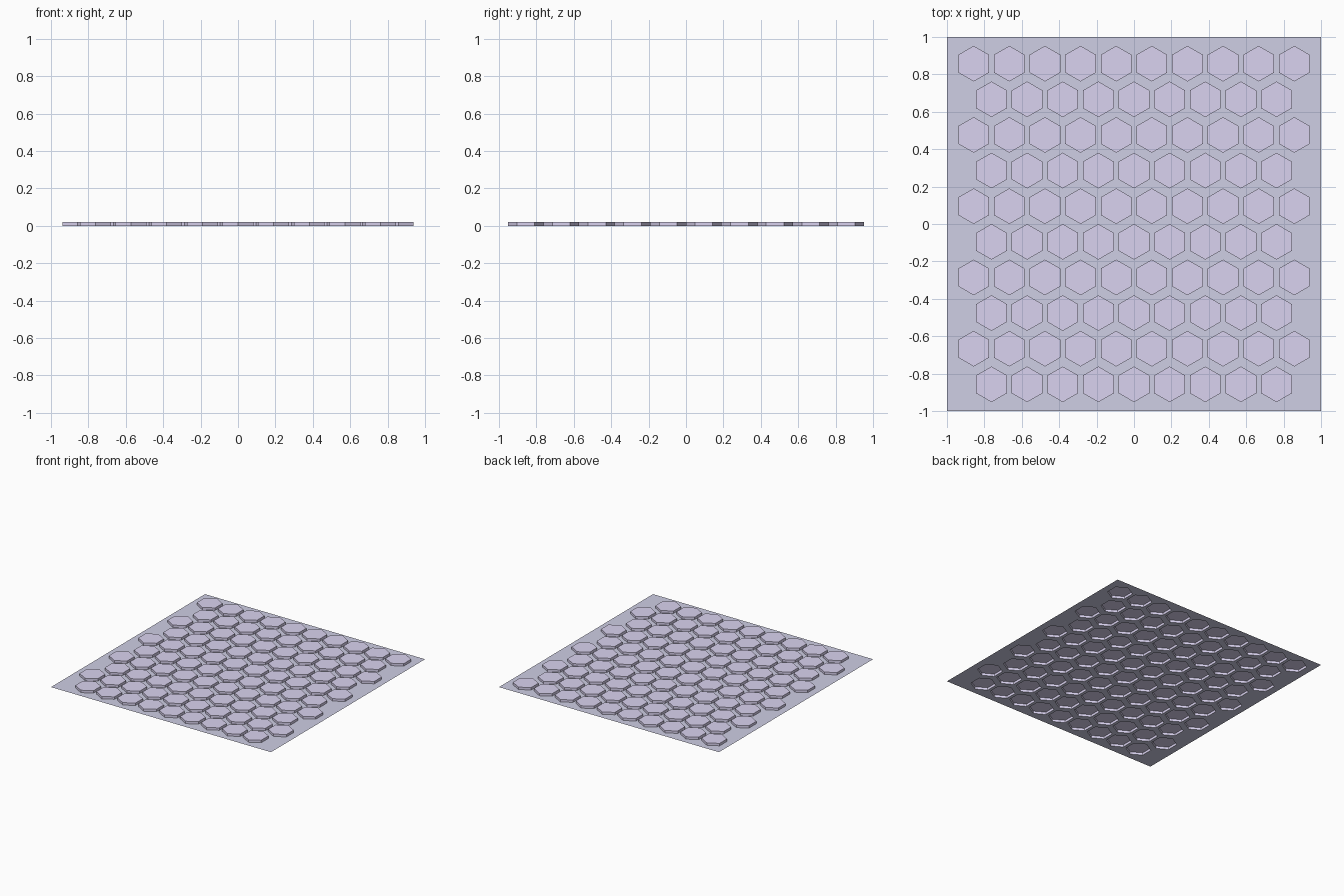
import bpy, bmesh
from math import sin, cos, radians
from mathutils import Vector

if "Cube" in bpy.data.objects:
    bpy.data.objects.remove(bpy.data.objects["Cube"])

PITCH = 2 / 10.5      # spacing of columns and rows
R = PITCH / 2         # hexagon circumradius
H = 0.02              # height of the raised tiles


def material(name, rgb):
    m = bpy.data.materials.new(name)
    m.diffuse_color = (*rgb, 1)
    m.use_nodes = True
    m.node_tree.nodes["Principled BSDF"].inputs["Base Color"].default_value = m.diffuse_color
    return m


def finish(bm, name, mat):
    me = bpy.data.meshes.new(name)
    bm.to_mesh(me)
    bm.free()
    me.materials.append(mat)
    ob = bpy.data.objects.new(name, me)
    bpy.context.collection.objects.link(ob)
    return ob


def ring(bm, points):
    vs = [bm.verts.new(p) for p in points]
    es = [bm.edges.new((vs[i], vs[(i + 1) % len(vs)])) for i in range(len(vs))]
    return vs, es


def hexagon(c, z):
    return [(c[0] + R * cos(radians(30 + 60 * i)),
             c[1] + R * sin(radians(30 + 60 * i)), z) for i in range(6)]


# Staggered tile centres: rows alternate nine and ten tiles
centres = []
for row in range(10):
    n = 9 + row % 2
    for col in range(n):
        centres.append(((col - (n - 1) / 2) * PITCH, (row - 4.5) * PITCH))

# Thin base sheet with hexagonal openings
bm = bmesh.new()
edges = ring(bm, [(-1, -1, 0), (1, -1, 0), (1, 1, 0), (-1, 1, 0)])[1]
for c in centres:
    edges += ring(bm, hexagon(c, 0))[1]
bmesh.ops.triangle_fill(bm, use_beauty=True, use_dissolve=False, edges=edges,
                        normal=Vector((0, 0, 1)))
for f in bm.faces:
    if f.normal.z < 0:
        f.normal_flip()
finish(bm, "base_sheet", material("base_blue", (0.62, 0.62, 0.78)))

# Raised hollow tiles: six walls and a flat cap each
bm = bmesh.new()
for c in centres:
    low = [bm.verts.new(p) for p in hexagon(c, 0)]
    top = [bm.verts.new(p) for p in hexagon(c, H)]
    bm.faces.new(top)
    for i in range(6):
        j = (i + 1) % 6
        bm.faces.new((low[i], low[j], top[j], top[i]))
finish(bm, "hex_tiles", material("tile_lilac", (0.70, 0.65, 0.87)))
